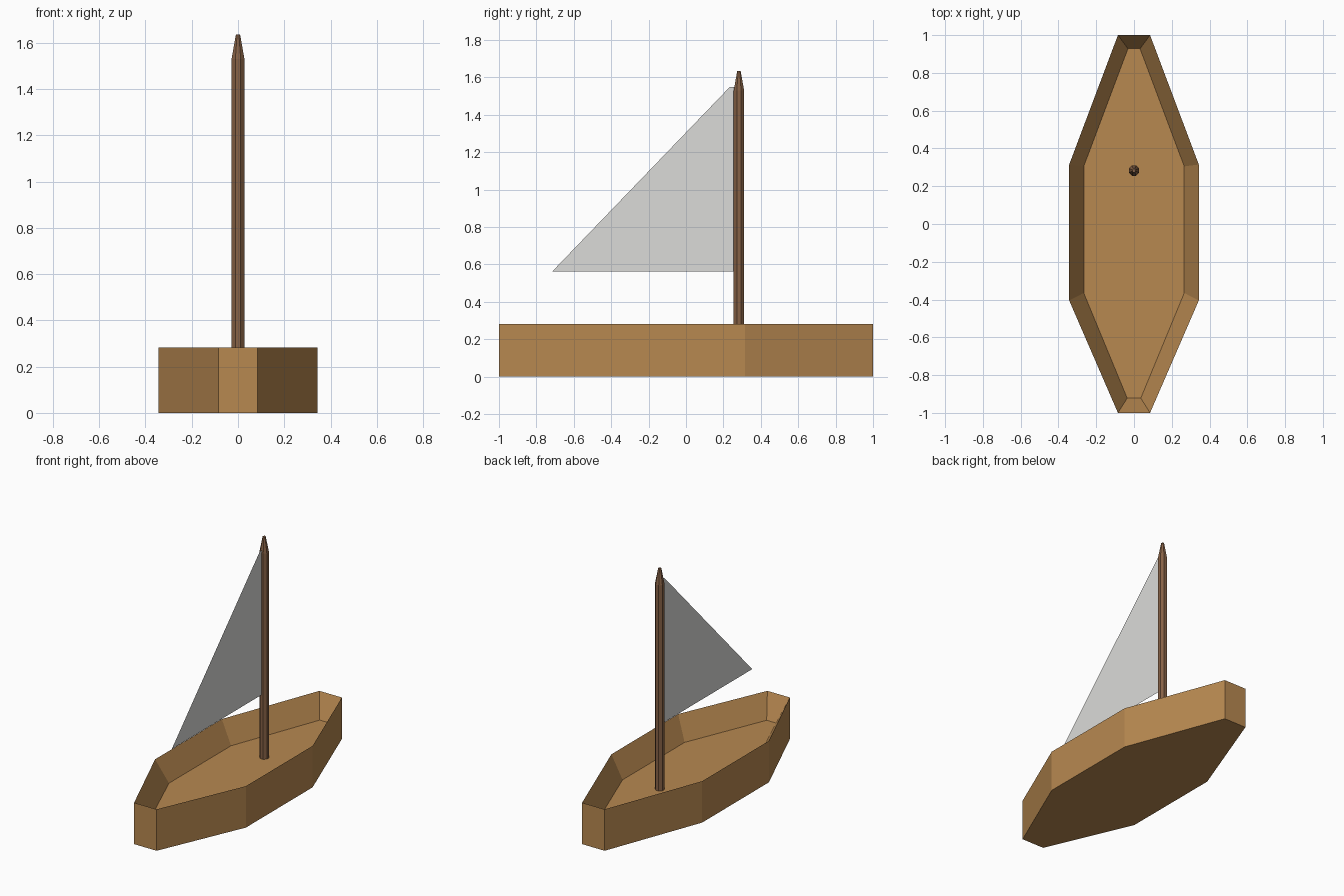
import bpy, bmesh, math

if "Cube" in bpy.data.objects:
    bpy.data.objects.remove(bpy.data.objects["Cube"])


def material(name, srgb):
    lin = [c / 12.92 if c <= 0.04045 else ((c + 0.055) / 1.055) ** 2.4 for c in srgb]
    m = bpy.data.materials.new(name)
    m.diffuse_color = (*lin, 1)
    m.use_nodes = True
    m.node_tree.nodes["Principled BSDF"].inputs["Base Color"].default_value = m.diffuse_color
    return m


def finish(name, bm, mat):
    bmesh.ops.recalc_face_normals(bm, faces=bm.faces)
    me = bpy.data.meshes.new(name)
    bm.to_mesh(me)
    bm.free()
    me.materials.append(mat)
    ob = bpy.data.objects.new(name, me)
    bpy.context.collection.objects.link(ob)


def loft(name, rings, mat):
    """Skin a stack of closed rings and cap both ends."""
    bm = bmesh.new()
    loops = [[bm.verts.new(p) for p in r] for r in rings]
    for a, b in zip(loops, loops[1:]):
        n = len(a)
        for i in range(n):
            j = (i + 1) % n
            bm.faces.new((a[i], a[j], b[j], b[i]))
    bm.faces.new(loops[0][::-1])
    bm.faces.new(loops[-1])
    finish(name, bm, mat)


def outline(half, z):
    """Mirror a half outline across x = 0."""
    pts = half + [(-x, y) for x, y in reversed(half)]
    return [(x, y, z) for x, y in pts]


def circle(r, z, y, n=8):
    return [(r * math.cos(math.tau * (i + 0.5) / n),
             y + r * math.sin(math.tau * (i + 0.5) / n), z) for i in range(n)]


hull_wood = material("light wood", (0.72, 0.535, 0.315))
mast_wood = material("dark wood", (0.53, 0.385, 0.275))
cloth = material("off-white cloth", (0.86, 0.86, 0.85))

# Hull: vertical outside, knife-edge rim, sloped inside down to the floor
outer = [(0.085, -1.0), (0.343, -0.405), (0.343, 0.315), (0.085, 1.0)]
inner = [(0.036, -0.922), (0.266, -0.365), (0.266, 0.305), (0.032, 0.928)]
FLOOR = 0.125
loft("hull", [outline(outer, 0), outline(outer, 0.283), outline(inner, FLOOR)], hull_wood)

# Mast with tapered tip
MY = 0.283
loft("mast", [circle(0.03, FLOOR, MY), circle(0.03, 1.53, MY), circle(0.01, 1.635, MY)], mast_wood)

# Sail: flat sheet behind the mast
bm = bmesh.new()
bm.faces.new([bm.verts.new((0, y, z)) for y, z in
              [(-0.715, 0.563), (0.265, 0.563), (0.265, 1.55), (0.235, 1.55)]])
finish("sail", bm, cloth)
